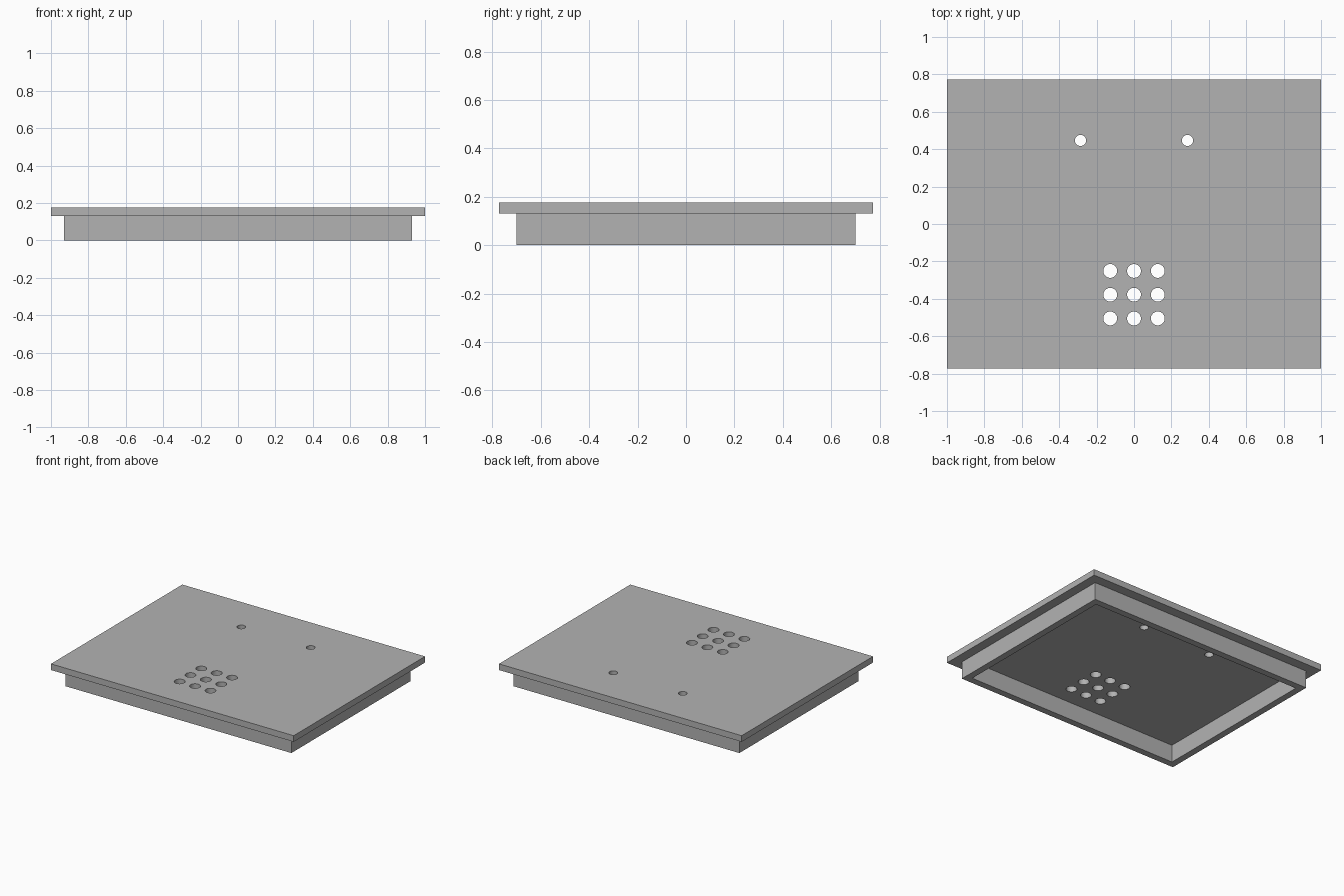
import bpy

cube = bpy.data.objects.get("Cube")
if cube:
    bpy.data.objects.remove(cube, do_unlink=True)

grey = bpy.data.materials.new("plain grey")
grey.use_nodes = True
grey.diffuse_color = (0.45, 0.45, 0.45, 1)
grey.node_tree.nodes["Principled BSDF"].inputs["Base Color"].default_value = grey.diffuse_color

PLATE_X, PLATE_Y = 1.0, 0.773      # half sizes of the lid plate
RIM_X, RIM_Y = 0.93, 0.70          # half sizes of the skirt
WALL, SEAM, TOP = 0.05, 0.13, 0.176


def box(name, hx, hy, z0, z1):
    bpy.ops.mesh.primitive_cube_add(size=2, location=(0, 0, (z0 + z1) / 2))
    ob = bpy.context.object
    ob.name = name
    ob.scale = (hx, hy, (z1 - z0) / 2)
    bpy.ops.object.transform_apply(location=True, rotation=False, scale=True)
    ob.data.materials.append(grey)
    return ob


def cut(target, cutters):
    """Subtract every cutter from the target, then discard the cutters."""
    bpy.context.view_layer.objects.active = target
    for cutter in cutters:
        cutter.hide_render = True
        mod = target.modifiers.new("cut", 'BOOLEAN')
        mod.operation = 'DIFFERENCE'
        mod.solver = 'EXACT'
        mod.object = cutter
        bpy.ops.object.modifier_apply(modifier=mod.name)
        bpy.data.objects.remove(cutter, do_unlink=True)


def drill(x, y, radius):
    bpy.ops.mesh.primitive_cylinder_add(vertices=32, radius=radius, depth=0.4,
                                        location=(x, y, TOP))
    bpy.context.object.data.materials.append(grey)
    return bpy.context.object


# Lid plate with two screw holes and a square grid of vent holes
plate = box("lid_plate", PLATE_X, PLATE_Y, SEAM, TOP)
holes = [drill(side * 0.286, 0.447, 0.03) for side in (-1, 1)]
holes += [drill(i * 0.127, -0.378 + j * 0.127, 0.037)
          for i in (-1, 0, 1) for j in (-1, 0, 1)]
cut(plate, holes)

# Hollow rectangular skirt below the plate
skirt = box("skirt_frame", RIM_X, RIM_Y, 0, SEAM)
cut(skirt, [box("skirt_cutter", RIM_X - WALL, RIM_Y - WALL, -0.1, SEAM + 0.1)])

# Smooth hole walls, sharp edges elsewhere
bpy.ops.object.select_all(action='DESELECT')
for ob in (plate, skirt):
    ob.select_set(True)
bpy.context.view_layer.objects.active = plate
bpy.ops.object.shade_smooth_by_angle()
